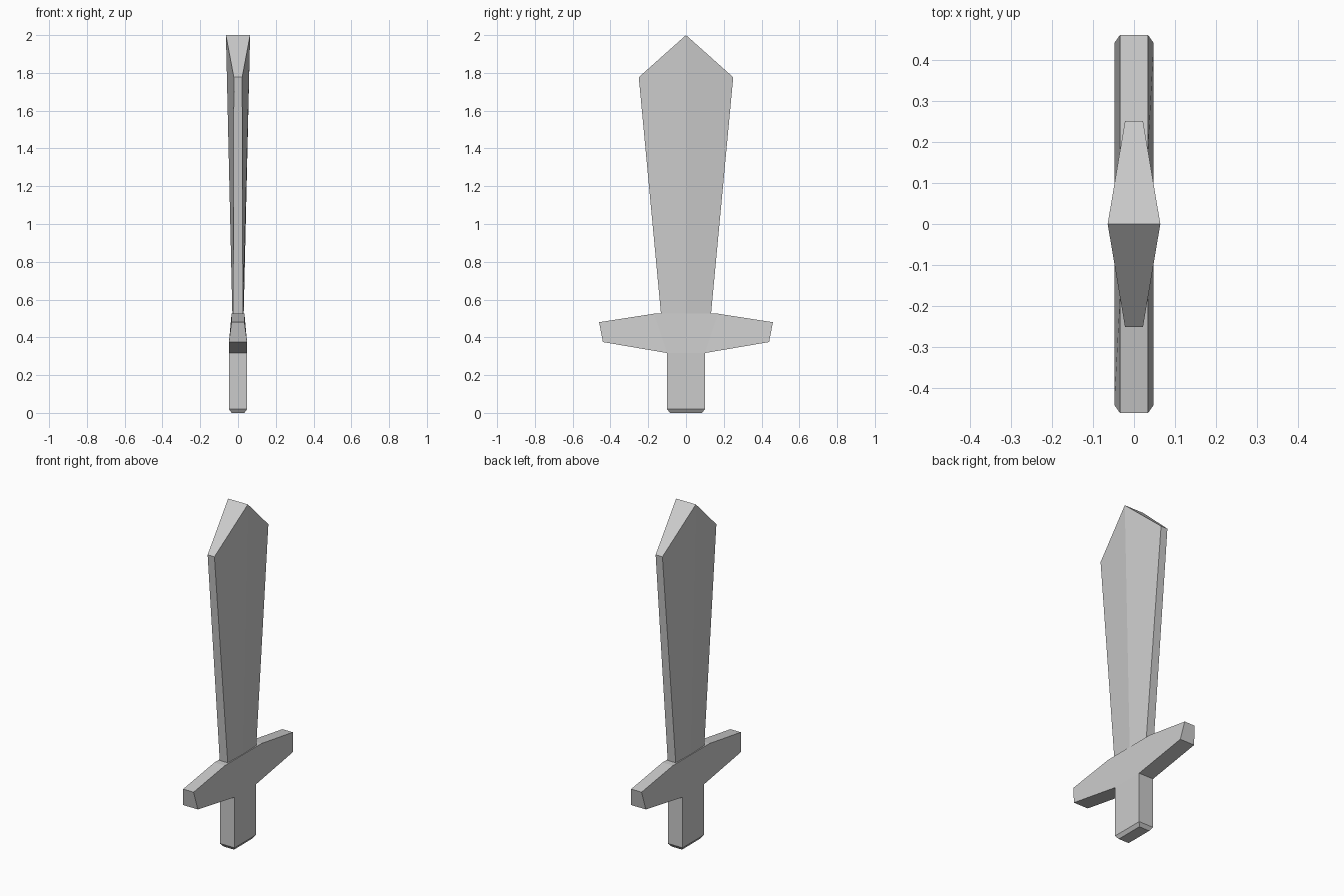
import bpy, bmesh

if "Cube" in bpy.data.objects:
    bpy.data.objects.remove(bpy.data.objects["Cube"])


def loft(name, rings):
    """Skin equal-sized rings of points; six-point caps are folded along the centre."""
    bm = bmesh.new()
    loops = [[bm.verts.new(p) for p in ring] for ring in rings]
    n = len(loops[0])
    for a, b in zip(loops, loops[1:]):
        for i in range(n):
            j = (i + 1) % n
            bm.faces.new((a[i], a[j], b[j], b[i]))
    for cap in (loops[0], loops[-1]):
        if n == 6:
            bm.faces.new(cap[0:4])
            bm.faces.new((cap[3], cap[4], cap[5], cap[0]))
        else:
            bm.faces.new(cap)
    bmesh.ops.recalc_face_normals(bm, faces=bm.faces)
    mesh = bpy.data.meshes.new(name)
    bm.to_mesh(mesh)
    bm.free()
    obj = bpy.data.objects.new(name, mesh)
    bpy.context.collection.objects.link(obj)
    return obj


def blade_ring(ridge_x, ridge_z, edge_x, edge_y, edge_z):
    return [(ridge_x, 0, ridge_z), (edge_x, edge_y, edge_z), (-edge_x, edge_y, edge_z),
            (-ridge_x, 0, ridge_z), (-edge_x, -edge_y, edge_z), (edge_x, -edge_y, edge_z)]


def guard_ring(y_low, z_low, y_top, z_top):
    low, top = 0.048, 0.034
    return [(low, y_low, z_low), (-low, y_low, z_low),
            (-top, y_top, z_top), (top, y_top, z_top)]


def box_ring(x, y, z):
    return [(x, y, z), (-x, y, z), (-x, -y, z), (x, -y, z)]


# Blade: widens upward, ridged faces, raised point
loft("blade", [blade_ring(0.03, 0.52, 0.026, 0.132, 0.52),
               blade_ring(0.064, 2.0, 0.022, 0.25, 1.777)])

# Crossguard: tapers toward both ends and is thinner along the top
loft("crossguard", [guard_ring(s * a, b, s * c, d) for s, a, b, c, d in (
    (-1, 0.44, 0.375, 0.46, 0.48),
    (-1, 0.10, 0.317, 0.17, 0.525),
    (1, 0.10, 0.317, 0.17, 0.525),
    (1, 0.44, 0.375, 0.46, 0.48))])

# Grip: rectangular bar with a chamfered foot
loft("grip", [box_ring(0.034, 0.085, 0), box_ring(0.048, 0.10, 0.02),
              box_ring(0.048, 0.10, 0.317)])
